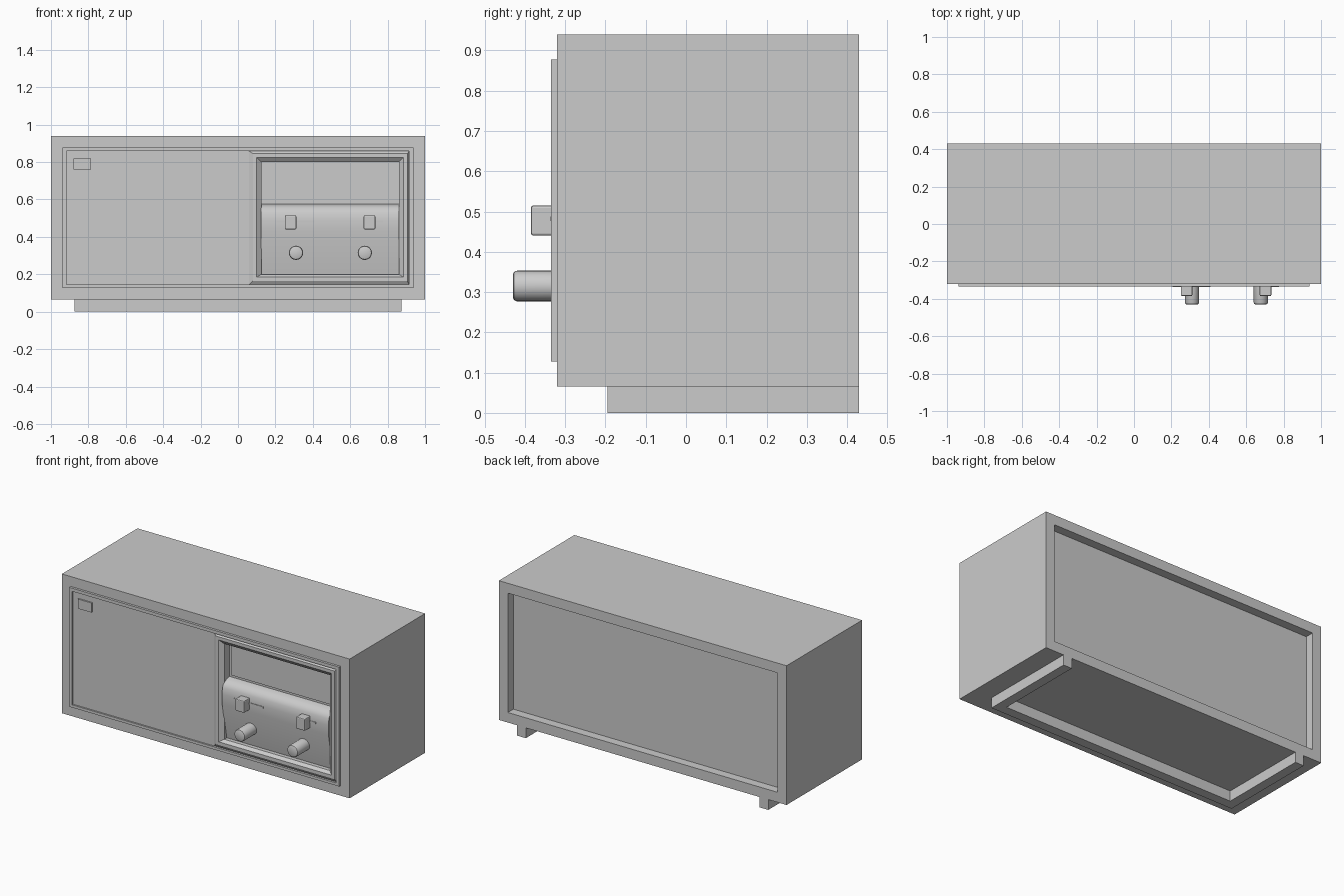
import bpy, bmesh, math

if "Cube" in bpy.data.objects:
    bpy.data.objects.remove(bpy.data.objects["Cube"])


def finish(name, bm, bevel=0.0, smooth=False):
    bmesh.ops.recalc_face_normals(bm, faces=bm.faces)
    me = bpy.data.meshes.new(name)
    bm.to_mesh(me)
    bm.free()
    ob = bpy.data.objects.new(name, me)
    bpy.context.collection.objects.link(ob)
    if bevel:
        m = ob.modifiers.new("bevel", "BEVEL")
        m.width, m.segments = bevel, 2
    if smooth:
        bpy.context.view_layer.objects.active = ob
        ob.select_set(True)
        bpy.ops.object.shade_smooth_by_angle(angle=math.radians(35))
        ob.select_set(False)
    return ob


def loft(name, loops, closed=False):
    """Bridge rectangles (x0, x1, z0, z1, y); cap the ends or close into a ring."""
    bm = bmesh.new()
    rows = [[bm.verts.new(p) for p in ((a, y, c), (b, y, c), (b, y, d), (a, y, d))]
            for a, b, c, d, y in loops]
    pairs = list(zip(rows, rows[1:]))
    if closed:
        pairs.append((rows[-1], rows[0]))
    else:
        bm.faces.new(rows[0])
        bm.faces.new(rows[-1])
    for r, s in pairs:
        for i in range(4):
            j = (i + 1) % 4
            bm.faces.new((r[i], r[j], s[j], s[i]))
    return finish(name, bm)


def box(name, x0, x1, y0, y1, z0, z1, bevel=0.0):
    ob = loft(name, [(x0, x1, z0, z1, y0), (x0, x1, z0, z1, y1)])
    if bevel:
        m = ob.modifiers.new("bevel", "BEVEL")
        m.width, m.segments = bevel, 2
    return ob


def prism(name, pts, axis, lo, hi, smooth=False):
    """Extrude a 2D outline along x (pts are y, z) or z (pts are x, y)."""
    bm = bmesh.new()
    put = (lambda p, t: (t, *p)) if axis == "x" else (lambda p, t: (*p, t))
    a = [bm.verts.new(put(p, lo)) for p in pts]
    b = [bm.verts.new(put(p, hi)) for p in pts]
    bm.faces.new(a)
    bm.faces.new(b)
    for i in range(len(pts)):
        j = (i + 1) % len(pts)
        bm.faces.new((a[i], a[j], b[j], b[i]))
    return finish(name, bm, smooth=smooth)


# cabinet with recessed back panel and front cavity
outer = (-1, 1, 0.065, 0.94)
inner = (-0.938, 0.938, 0.128, 0.878)
loft("cabinet", [(*inner, 0.375), (*inner, 0.43), (*outer, 0.43),
                 (*outer, -0.32), (*inner, -0.32), (*inner, -0.24)])

# raised rim round the front
lip = (-0.918, 0.915, 0.145, 0.858)
loft("front_rim", [(*inner, -0.24), (*inner, -0.335), (*lip, -0.335),
                   (*lip, -0.24)], closed=True)

# speaker panel and small blank badge
box("speaker_panel", -0.918, 0.06, -0.325, -0.24, 0.145, 0.858)
box("badge", -0.88, -0.785, -0.334, -0.32, 0.76, 0.82)

# frame round the controls
fo = (0.06, 0.915, 0.145, 0.858)
f1 = (0.08, 0.905, 0.165, 0.845)
f2 = (0.10, 0.885, 0.185, 0.825)
fi = (0.125, 0.86, 0.20, 0.80)
loft("control_frame", [(*fo, -0.24), (*fo, -0.322), (*f1, -0.335), (*f2, -0.335),
                       (*fi, -0.315), (*fi, -0.24)], closed=True)

# control panel: dial bed, rounded shelf, lower part sloping back
prof = [(-0.24, 0.80), (-0.262, 0.80), (-0.262, 0.575), (-0.29, 0.57), (-0.315, 0.555),
        (-0.329, 0.53), (-0.333, 0.49), (-0.333, 0.43), (-0.29, 0.20), (-0.24, 0.20)]
prism("control_panel", prof, "x", 0.122, 0.862, smooth=True)
box("dial_window", 0.14, 0.84, -0.27, -0.25, 0.59, 0.785)

# sliders in their slots, and round knobs
for side, s0, s1, k0, kx in (("left", 0.205, 0.41, 0.25, 0.31),
                             ("right", 0.67, 0.775, 0.672, 0.678)):
    box(side + "_slot", s0, s1, -0.336, -0.325, 0.477, 0.488)
    box(side + "_slider", k0, k0 + 0.062, -0.385, -0.325, 0.44, 0.515, bevel=0.006)
    bm = bmesh.new()
    rows = []
    for y, r in ((-0.28, 0.038), (-0.42, 0.038), (-0.427, 0.035), (-0.43, 0.029)):
        rows.append([bm.verts.new((kx + r * math.cos(i * math.pi / 12), y,
                                   0.315 + r * math.sin(i * math.pi / 12)))
                     for i in range(24)])
    for r, s in zip(rows, rows[1:]):
        for i in range(24):
            j = (i + 1) % 24
            bm.faces.new((r[i], r[j], s[j], s[i]))
    bm.faces.new(rows[0])
    bm.faces.new(rows[-1])
    finish(side + "_knob", bm, smooth=True)

# U-shaped plinth, open at the back
prism("plinth", [(-0.873, 0.43), (-0.873, -0.195), (0.873, -0.195), (0.873, 0.43),
                 (0.813, 0.43), (0.813, -0.135), (-0.813, -0.135), (-0.813, 0.43)],
      "z", 0.0, 0.066)
